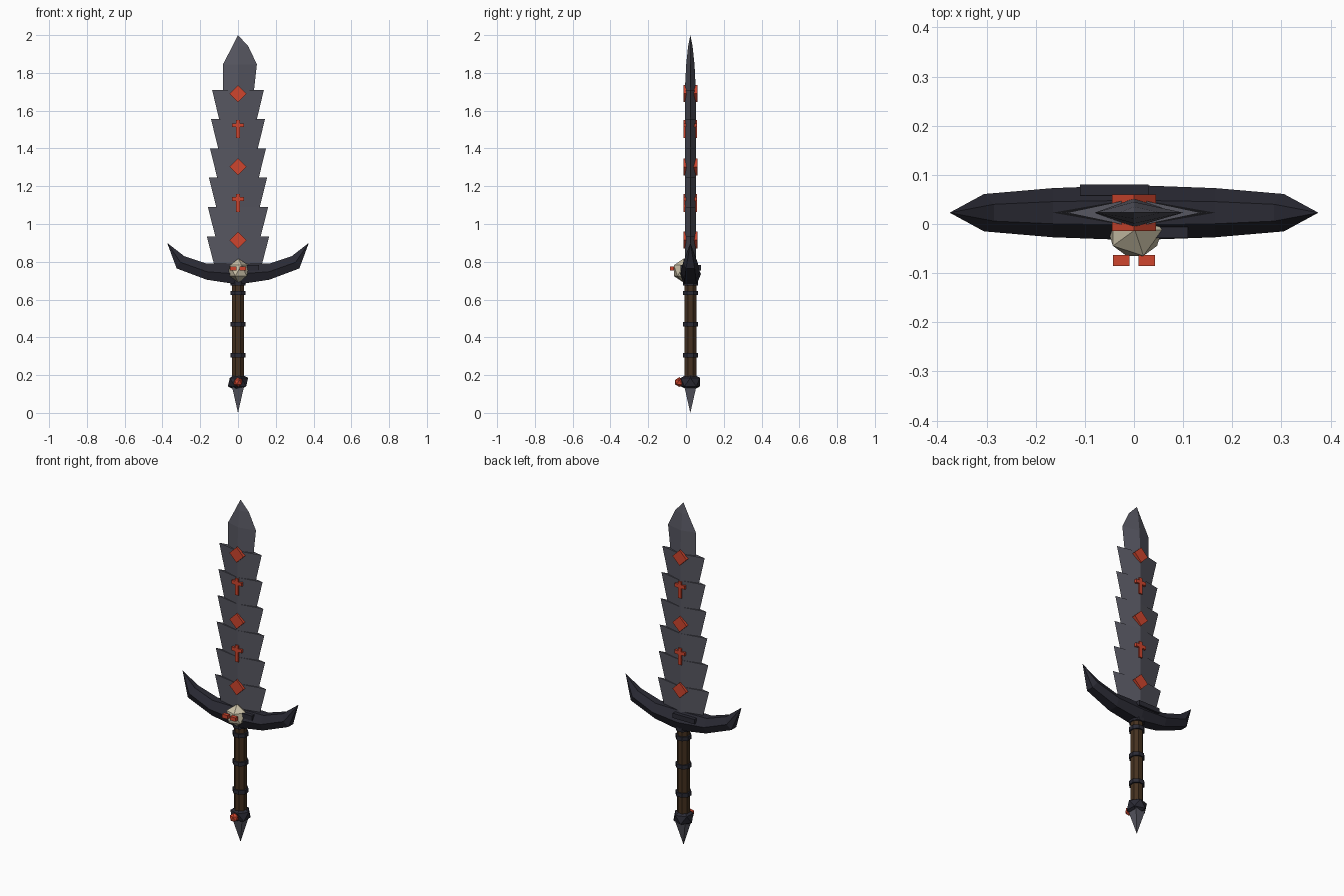
import bpy, bmesh, math
from mathutils import Vector, Matrix

if "Cube" in bpy.data.objects:
    bpy.data.objects.remove(bpy.data.objects["Cube"], do_unlink=True)

CY = 0.023  # depth of the sword's axis


def material(name, rgb):
    m = bpy.data.materials.new(name)
    m.use_nodes = True
    m.diffuse_color = (*rgb, 1)
    m.node_tree.nodes["Principled BSDF"].inputs["Base Color"].default_value = (*rgb, 1)
    return m


STEEL = material("grey steel", (0.095, 0.095, 0.12))
IRON = material("black iron", (0.023, 0.023, 0.034))
RED = material("glowing red", (0.62, 0.06, 0.027))
BONE = material("bone", (0.58, 0.52, 0.38))
LEATHER = material("brown leather", (0.06, 0.031, 0.014))


def finish(name, bm, mat):
    bmesh.ops.recalc_face_normals(bm, faces=bm.faces[:])
    mesh = bpy.data.meshes.new(name)
    bm.to_mesh(mesh)
    bm.free()
    mesh.materials.append(mat)
    obj = bpy.data.objects.new(name, mesh)
    bpy.context.collection.objects.link(obj)
    return obj


def loft(name, rings, mat):
    """Skin a list of equal-length point rings and cap both ends."""
    bm = bmesh.new()
    loops = [[bm.verts.new(p) for p in ring] for ring in rings]
    n = len(loops[0])
    for a, b in zip(loops, loops[1:]):
        for i in range(n):
            j = (i + 1) % n
            bm.faces.new((a[i], a[j], b[j], b[i]))
    bm.faces.new(loops[0])
    bm.faces.new(loops[-1])
    bmesh.ops.remove_doubles(bm, verts=bm.verts[:], dist=0.0001)
    return finish(name, bm, mat)


def box(name, centre, size, mat, turn=0):
    bm = bmesh.new()
    bmesh.ops.create_cube(bm, size=1)
    bm.transform(Matrix.Translation(centre) @ Matrix.Rotation(turn, 4, 'Y')
                 @ Matrix.Diagonal((*size, 1)))
    return finish(name, bm, mat)


def cone(name, z0, z1, r0, r1, sides, mat):
    bm = bmesh.new()
    bmesh.ops.create_cone(bm, cap_ends=True, segments=sides, radius1=r0, radius2=r1, depth=z1 - z0)
    bm.transform(Matrix.Translation((0, CY, (z0 + z1) / 2))
                 @ Matrix.Rotation(math.pi / sides, 4, 'Z'))
    return finish(name, bm, mat)


def faceted_ball(name, centre, size, mat):
    bm = bmesh.new()
    bmesh.ops.create_icosphere(bm, subdivisions=1, radius=1)
    bm.transform(Matrix.Translation(centre) @ Matrix.Diagonal((*size, 1)))
    return finish(name, bm, mat)


def rhombus(z, left, right, depth, ridge=0):
    return [(-left, CY, z), (ridge, CY - depth, z), (right, CY, z), (ridge, CY + depth, z)]


# Blade: five flared segments and a lopsided point
step = 0.155
for i in range(6):
    top = 1.71 - i * step
    wide = 0.137 + 0.0057 * i
    narrow = 0.1 + 0.005 * i
    loft(f"blade_segment_{i + 1}",
         [rhombus(top - step, narrow, narrow, 0.029), rhombus(top, wide, wide, 0.029)], STEEL)
loft("blade_point", [rhombus(1.71, 0.08, 0.085, 0.029), rhombus(1.845, 0.08, 0.1, 0.022),
                     rhombus(1.94, 0.03, 0.055, 0.012), rhombus(2.0, 0, 0, 0)], STEEL)

# Red inlays on both faces of the blade
for i in range(3):
    box(f"blade_diamond_{i + 1}", (0, CY, 1.69 - 0.3875 * i), (0.064, 0.075, 0.064), RED, math.pi / 4)
for i in range(2):
    z = 1.502 - 0.39 * i
    box(f"blade_cross_upright_{i + 1}", (0, CY, z), (0.021, 0.072, 0.096), RED)
    box(f"blade_cross_bar_{i + 1}", (0, CY, z + 0.021), (0.066, 0.072, 0.02), RED)

# Guard: hexagonal section swept along both arms, each station: x, bottom z, top z, half depth
arm = [(0, 0.68, 0.79, 0.056), (0.165, 0.705, 0.79, 0.05), (0.305, 0.765, 0.83, 0.038),
       (0.375, 0.9, 0.9, 0)]


def guard_ring(side, x, low, high, d):
    mid = (low + high) / 2
    lean = 0.02 if 0.2 < x < 0.35 else 0
    xl, xh = side * (x + lean), side * (x - lean)
    return [(xl, CY - d * .6, low), (side * x, CY - d, mid), (xh, CY - d * .45, high),
            (xh, CY + d * .45, high), (side * x, CY + d, mid), (xl, CY + d * .6, low)]


loft("guard", [guard_ring(-1, *s) for s in reversed(arm)] + [guard_ring(1, *s) for s in arm[1:]], IRON)
box("guard_front_plate", (0.05, CY - 0.04, 0.768), (0.12, 0.022, 0.028), IRON)
box("guard_back_plate", (-0.04, CY + 0.046, 0.768), (0.14, 0.022, 0.028), IRON)

# Skull ornament with red eyes
faceted_ball("skull", (0.002, -0.012, 0.753), (0.062, 0.062, 0.064), BONE)
for side, label in ((1, "left"), (-1, "right")):
    box(f"skull_eye_{label}", (0.026 * side, -0.074, 0.764), (0.034, 0.022, 0.022), RED)

# Grip with iron bands
cone("grip", 0.18, 0.71, 0.034, 0.034, 8, LEATHER)
for i in range(3):
    cone(f"grip_band_{i + 1}", 0.293 + 0.165 * i, 0.316 + 0.165 * i, 0.043, 0.043, 8, IRON)
cone("grip_collar", 0.675, 0.70, 0.043, 0.043, 8, IRON)

# Pommel with gem and spike
faceted_ball("pommel", (0, CY, 0.163), (0.06, 0.06, 0.05), IRON)
faceted_ball("pommel_gem", (0, -0.036, 0.163), (0.026, 0.026, 0.026), RED)
cone("pommel_spike", 0, 0.14, 0, 0.045, 4, STEEL)
